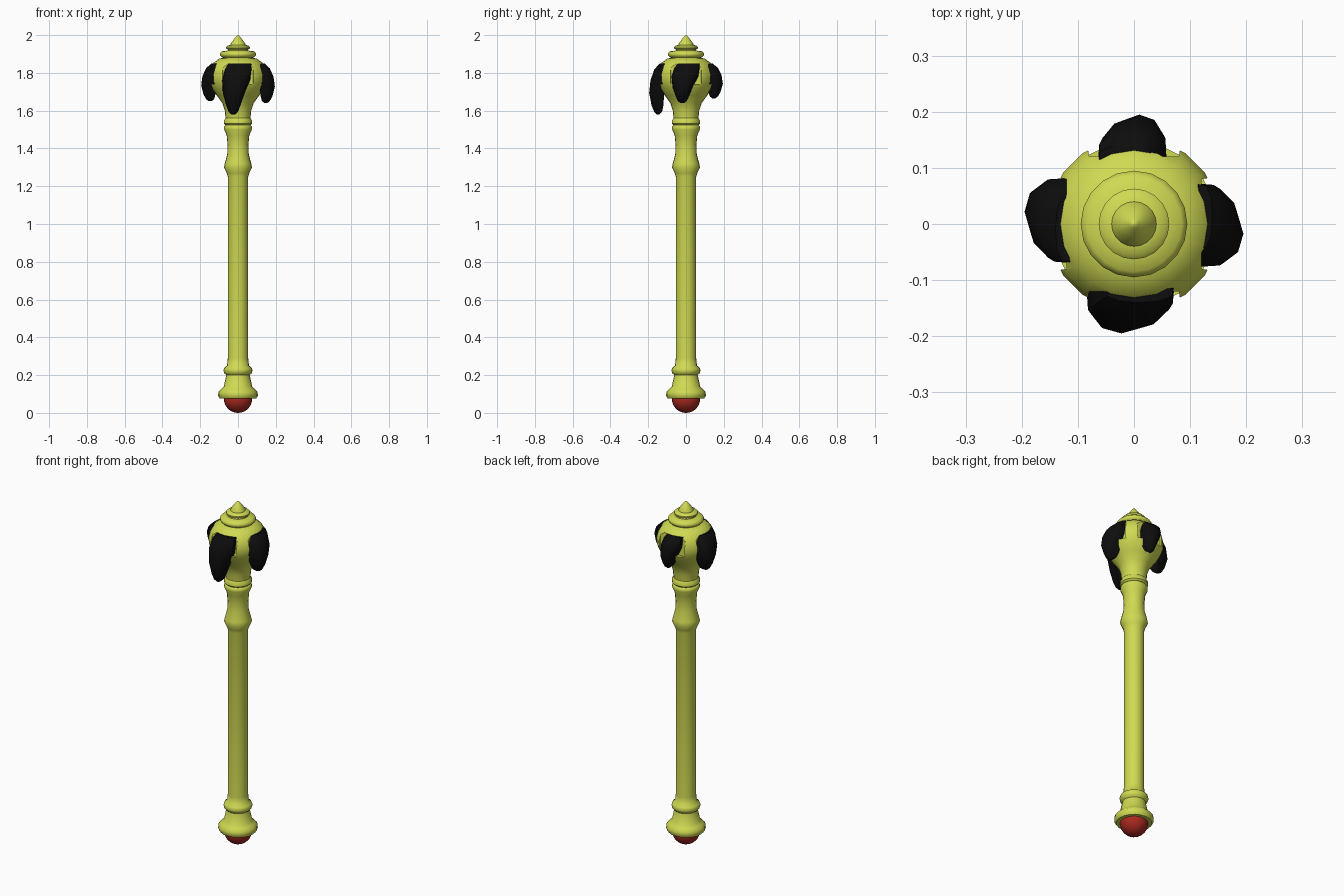
import bpy, bmesh, math
from mathutils import Vector

cube = bpy.data.objects.get("Cube")
if cube:
    bpy.data.objects.remove(cube, do_unlink=True)


def material(name, rgb):
    m = bpy.data.materials.new(name)
    m.use_nodes = True
    m.diffuse_color = (*rgb, 1)
    m.node_tree.nodes["Principled BSDF"].inputs["Base Color"].default_value = (*rgb, 1)
    return m


GOLD = material("yellow gold", (0.63, 0.70, 0.085))
BLACK = material("black", (0.004, 0.004, 0.004))
RED = material("red", (0.40, 0.022, 0.014))


def loft(name, rings, mat):
    """Skin a stack of equal rings and cap both ends."""
    bm = bmesh.new()
    loops = [[bm.verts.new(p) for p in ring] for ring in rings]
    n = len(loops[0])
    for a, b in zip(loops, loops[1:]):
        for i in range(n):
            bm.faces.new((a[i], a[(i + 1) % n], b[(i + 1) % n], b[i]))
    bm.faces.new(loops[0])
    bm.faces.new(loops[-1])
    bmesh.ops.remove_doubles(bm, verts=bm.verts, dist=0.0002)
    bmesh.ops.recalc_face_normals(bm, faces=bm.faces)
    me = bpy.data.meshes.new(name)
    bm.to_mesh(me)
    bm.free()
    ob = bpy.data.objects.new(name, me)
    bpy.context.collection.objects.link(ob)
    me.materials.append(mat)
    return ob


def select(ob):
    bpy.ops.object.select_all(action="DESELECT")
    ob.select_set(True)
    bpy.context.view_layer.objects.active = ob


def smooth(ob, degrees):
    select(ob)
    bpy.ops.object.shade_smooth_by_angle(angle=math.radians(degrees))


def lathe(name, profile, mat, sides=20):
    rings = [[(r * math.cos(i * math.tau / sides), r * math.sin(i * math.tau / sides), z)
              for i in range(sides)] for r, z in profile]
    return loft(name, rings, mat)


# Pommel ball at the foot
ball = [(0.075 * math.sin(a), 0.075 - 0.075 * math.cos(a))
        for a in [i * math.pi / 16 for i in range(1, 9)]] + [(0.07, 0.09)]
smooth(lathe("pommel_ball", [(0.001, 0)] + ball, RED), 50)

# Handle with flared foot and collars
handle = lathe("handle", [
    (0.07, 0.075), (0.095, 0.075), (0.105, 0.09), (0.104, 0.11), (0.09, 0.125), (0.075, 0.14),
    (0.062, 0.2), (0.073, 0.21), (0.077, 0.225), (0.072, 0.24), (0.058, 0.25), (0.054, 0.29),
    (0.054, 1.25), (0.06, 1.27), (0.074, 1.3), (0.07, 1.32), (0.057, 1.37), (0.055, 1.42),
    (0.06, 1.47), (0.073, 1.5), (0.073, 1.515), (0.066, 1.523)], GOLD)
smooth(handle, 50)

# Globe head with its neck
globe = lathe("globe_head", [
    (0.066, 1.523), (0.075, 1.532), (0.075, 1.545), (0.066, 1.56), (0.07, 1.6), (0.083, 1.64),
    (0.112, 1.68), (0.138, 1.715), (0.154, 1.755), (0.156, 1.79), (0.147, 1.825),
    (0.128, 1.855), (0.1, 1.875), (0.06, 1.885)], GOLD)

# Tiered crown and pointed finial
smooth(lathe("crown", [
    (0.06, 1.875), (0.085, 1.882), (0.095, 1.893), (0.095, 1.903), (0.085, 1.914),
    (0.055, 1.918), (0.052, 1.923), (0.062, 1.928), (0.063, 1.937), (0.055, 1.945),
    (0.04, 1.948), (0.038, 1.956), (0.022, 1.978), (0.008, 1.995), (0.001, 2)], GOLD), 50)

# Claw sections: height fraction, inner and outer radius, low and high side
CLAW = [(0, 0.115, 0.14, -0.05, 0.07), (0.12, 0.11, 0.168, -0.07, 0.072),
        (0.33, 0.11, 0.188, -0.085, 0.065), (0.58, 0.115, 0.195, -0.08, 0.035),
        (0.83, 0.12, 0.182, -0.062, 0.012), (0.95, 0.127, 0.168, -0.05, 0),
        (1, 0.14, 0.155, -0.035, -0.015)]
OUTLINE = [(0, 0), (0.02, 0.55), (0.2, 0.88), (0.5, 1), (0.8, 0.88), (0.98, 0.55), (1, 0)]

# Four claws set in shallow pockets: name, direction, length, width, sideways shift
for name, d, length, width, shift in (
        ("front", Vector((0, -1, 0)), 0.27, 1, 0),
        ("left", Vector((1, 0, 0)), 0.21, 0.95, 0.004),
        ("back", Vector((0, 1, 0)), 0.185, 0.78, 0.008),
        ("right", Vector((-1, 0, 0)), 0.2, 0.97, 0)):
    t = Vector((-d.y, d.x, 0))
    rings = []
    for f, inner, outer, low, high in CLAW:
        z = Vector((0, 0, 1.85 - f * length))
        rings.append([d * (inner + (outer - inner) * v)
                      + t * ((low + (high - low) * u) * width + shift) + z
                      for u, v in OUTLINE])
    smooth(loft(name + "_claw", rings, BLACK), 40)

    # Pocket cut into the globe
    pocket = [[d * r + t * s + Vector((0, 0, z)) for r, s in
               ((0.12, -0.08), (0.12, 0.08), (0.25, 0.1), (0.25, -0.1))]
              for z in (1.74, 1.848)]
    cutter = loft("pocket_cutter", pocket, GOLD)
    cutter.hide_render = True
    select(globe)
    mod = globe.modifiers.new("pocket", "BOOLEAN")
    mod.operation = "DIFFERENCE"
    mod.solver = "EXACT"
    mod.object = cutter
    bpy.ops.object.modifier_apply(modifier=mod.name)
    bpy.data.objects.remove(cutter, do_unlink=True)
smooth(globe, 35)
